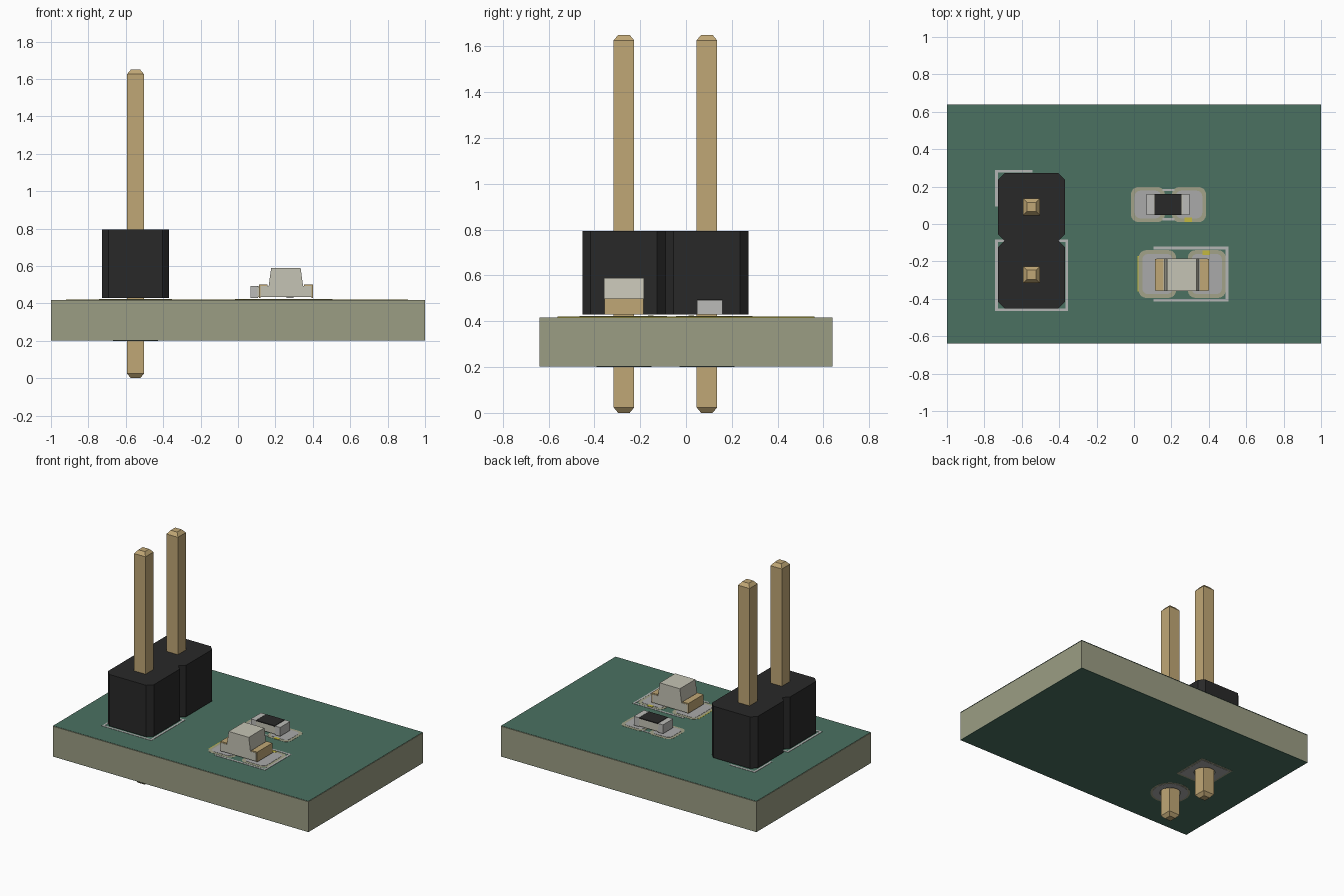
import bpy, bmesh, math

if "Cube" in bpy.data.objects:
    bpy.data.objects.remove(bpy.data.objects["Cube"])

COLORS = {
    "board": (0.33, 0.34, 0.23), "mask": (0.07, 0.165, 0.12), "copper": (0.55, 0.48, 0.05),
    "opening": (0.36, 0.36, 0.25), "tin": (0.40, 0.40, 0.40), "silk": (0.46, 0.47, 0.46),
    "black": (0.022, 0.022, 0.022), "pin": (0.53, 0.39, 0.18), "ceramic": (0.56, 0.55, 0.46),
    "cap": (0.50, 0.50, 0.48),
}
MATS = {}
for key, rgb in COLORS.items():
    MATS[key] = bpy.data.materials.new(key)
    MATS[key].diffuse_color = (*rgb, 1)


def rounded(cx, cy, w, h, r=0.0, n=6):
    """Rectangle outline with rounded corners (n=1 chamfers, r=w/2 is a circle)."""
    if r == 0:
        return [(cx + sx * w / 2, cy + sy * h / 2) for sx, sy in ((1, 1), (-1, 1), (-1, -1), (1, -1))]
    pts = []
    for q, (sx, sy) in enumerate(((1, 1), (-1, 1), (-1, -1), (1, -1))):
        ox, oy = cx + sx * (w / 2 - r), cy + sy * (h / 2 - r)
        for i in range(n + 1):
            a = math.pi / 2 * (q + i / n)
            pts.append((ox + r * math.cos(a), oy + r * math.sin(a)))
    return pts


def prism(name, outline, lo, hi, mat, axis="z"):
    """Extrude an outline along z (outline in xy) or along y (outline in xz)."""
    bm = bmesh.new()
    n = len(outline)
    place = (lambda p, t: (p[0], p[1], t)) if axis == "z" else (lambda p, t: (p[0], t, p[1]))
    low = [bm.verts.new(place(p, lo)) for p in outline]
    top = [bm.verts.new(place(p, hi)) for p in outline]
    bm.faces.new(low[::-1])
    bm.faces.new(top)
    for i in range(n):
        bm.faces.new((low[i], low[(i + 1) % n], top[(i + 1) % n], top[i]))
    return finish(name, bm, mat)


def finish(name, bm, mat):
    bmesh.ops.remove_doubles(bm, verts=bm.verts, dist=1e-5)
    bmesh.ops.recalc_face_normals(bm, faces=bm.faces)
    me = bpy.data.meshes.new(name)
    bm.to_mesh(me)
    bm.free()
    me.materials.append(MATS[mat])
    ob = bpy.data.objects.new(name, me)
    bpy.context.collection.objects.link(ob)
    return ob


def box(name, x0, x1, y0, y1, z0, z1, mat):
    return prism(name, [(x0, y0), (x1, y0), (x1, y1), (x0, y1)], z0, z1, mat)


def silk_line(name, x0, y0, x1, y1, w=0.014):
    h = w / 2
    return box(name, min(x0, x1) - h, max(x0, x1) + h, min(y0, y1) - h, max(y0, y1) + h, TOP, TOP + 0.002, "silk")


PIN_X, PIN_YS = -0.548, (0.091, -0.271)
TOP, BOTTOM = 0.4215, 0.2025

# board layers
drilled = [
    box("board_core", -1, 1, -0.64, 0.64, 0.205, 0.417, "board"),
    box("copper_pour", -0.92, 0.91, -0.56, 0.56, 0.417, 0.420, "copper"),
    box("top_solder_mask", -1, 1, -0.64, 0.64, 0.420, TOP, "mask"),
    box("bottom_solder_mask", -1, 1, -0.64, 0.64, BOTTOM, 0.205, "mask"),
]

# through-hole pads (first square, second round) on both sides
cutters = []
for i, y in enumerate(PIN_YS):
    tag = ("square", "round")[i]
    for side, z, s in (("top", TOP, 1), ("bottom", BOTTOM, -1)):
        for part, size, t, mat in (("opening", 0.27, 0.001, "opening"), ("pad", 0.24, 0.0025, "tin")):
            shape = rounded(PIN_X, y, size, size, size / 2 if i else 0, 8)
            a, b = sorted((z, z + s * t))
            drilled.append(prism(f"{tag}_{side}_{part}", shape, a, b, mat))
    cutters.append(prism(f"drill_cutter_{tag}", rounded(PIN_X, y, 0.142, 0.142, 0.071, 6), 0.1, 0.5, "tin"))

for c in cutters:
    c.hide_render = True
    c.hide_viewport = True
for ob in drilled:
    for c in cutters:
        if abs(ob.location.y - c.location.y) < 9:
            m = ob.modifiers.new("drill", "BOOLEAN")
            m.operation = "DIFFERENCE"
            m.object = c

# header block: two chamfered cells joined at a waist
half, cell, ch = 0.18, 0.181, 0.036
side = []
for c in sorted(PIN_YS):
    side += [(half - ch, c - cell), (half, c - cell + ch), (half, c + cell - ch)]
side.append((half - ch, PIN_YS[0] + cell))
outline = [(PIN_X + x, y) for x, y in side] + [(PIN_X - x, y) for x, y in reversed(side)]
prism("header_block", outline, 0.43, 0.795, "black")

# pins with tapered tips
for i, y in enumerate(PIN_YS):
    bm = bmesh.new()
    rings = [[bm.verts.new((px, py, z)) for px, py in rounded(PIN_X, y, w, w)]
             for z, w in ((0, 0.05), (0.024, 0.09), (1.626, 0.09), (1.65, 0.05))]
    bm.faces.new(rings[0])
    bm.faces.new(rings[-1])
    for a, b in zip(rings, rings[1:]):
        for k in range(4):
            bm.faces.new((a[k], a[(k + 1) % 4], b[(k + 1) % 4], b[k]))
    finish(f"header_pin_{i + 1}", bm, "pin")

# header outline marks
for k, seg in enumerate(((-0.735, 0.10, -0.735, 0.283), (-0.735, 0.283, -0.55, 0.283),
                         (-0.735, -0.09, -0.735, -0.458), (-0.735, -0.458, -0.36, -0.458),
                         (-0.36, -0.458, -0.36, -0.09), (-0.735, -0.09, -0.36, -0.09))):
    silk_line(f"header_mark_{k}", *seg)

# surface-mount pads: mask opening with the metal land inside
for name, x0, x1, y0, y1 in (("resistor_left", -0.016, 0.165, 0.01, 0.198),
                             ("resistor_right", 0.203, 0.385, 0.01, 0.198),
                             ("diode_left", 0.025, 0.225, -0.395, -0.14),
                             ("diode_right", 0.288, 0.49, -0.395, -0.14)):
    cx, cy, w, h = (x0 + x1) / 2, (y0 + y1) / 2, x1 - x0, y1 - y0
    prism(name + "_opening", rounded(cx, cy, w, h, 0.04), TOP, TOP + 0.001, "opening")
    prism(name + "_pad", rounded(cx, cy, w - 0.04, h - 0.04, 0.03), TOP, TOP + 0.0025, "tin")

# exposed copper trace stubs
for k, (x, y) in enumerate(((0.29, 0.022), (0.385, -0.153))):
    box(f"trace_stub_{k}", x - 0.02, x + 0.02, y - 0.012, y + 0.012, TOP, TOP + 0.0028, "copper")
box("trace_edge", 0.019, 0.026, -0.36, -0.17, TOP, TOP + 0.001, "copper")

# resistor
for k, y in enumerate((0.182, 0.025)):
    silk_line(f"resistor_mark_{k}", 0.158, y, 0.21, y, 0.012)
RY0, RY1 = 0.047, 0.16
box("resistor_base", 0.105, 0.26, RY0, RY1, 0.435, 0.487, "ceramic")
box("resistor_coating", 0.11, 0.255, RY0, RY1, 0.487, 0.494, "black")
for k, (a, b) in enumerate(((0.068, 0.107), (0.258, 0.297))):
    box(f"resistor_cap_{k}", a, b, RY0, RY1, 0.43, 0.493, "cap")

# diode: base, lens and mirrored gold terminals
for k, seg in enumerate(((0.112, -0.128, 0.497, -0.128), (0.497, -0.128, 0.497, -0.408),
                         (0.497, -0.408, 0.112, -0.408))):
    silk_line(f"diode_mark_{k}", *seg)
DX, DY0, DY1 = 0.256, -0.358, -0.184
box("diode_base", DX - 0.137, DX + 0.137, DY0, DY1, 0.433, 0.492, "ceramic")
prism("diode_lens", [(DX - 0.092, 0.492), (DX + 0.092, 0.492), (DX + 0.079, 0.588), (DX - 0.079, 0.588)],
      DY0, DY1, "ceramic", "y")
for name, s in (("left", -1), ("right", 1)):
    prof = [(0.098, 0.492), (0.137, 0.492), (0.137, 0.43), (0.144, 0.43), (0.144, 0.5), (0.098, 0.5)]
    prism(f"diode_terminal_{name}", [(DX + s * x, z) for x, z in prof], DY0 + 0.002, DY1 - 0.002, "pin", "y")

for m in bpy.data.materials:
    if m.users and not m.is_grease_pencil:
        m.use_nodes = True
        m.node_tree.nodes["Principled BSDF"].inputs["Base Color"].default_value = m.diffuse_color
